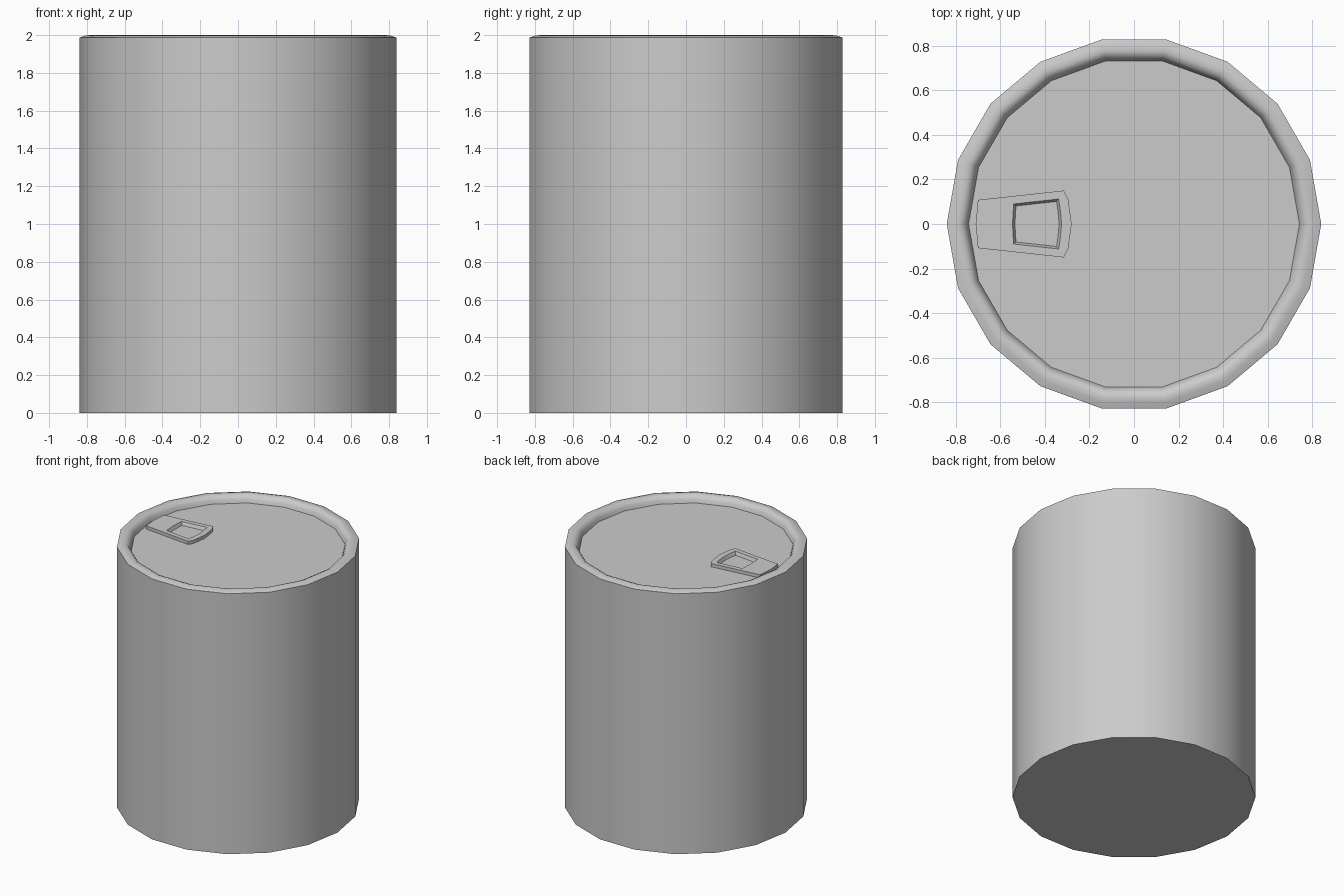
import bpy, bmesh, math

cube = bpy.data.objects.get("Cube")
if cube:
    bpy.data.objects.remove(cube)

SIDES = 18
LID_Z = 1.945
TAB_Z = 1.97

metal = bpy.data.materials.new("light_grey_metal")
metal.use_nodes = True
grey = (0.6, 0.6, 0.6, 1)
metal.diffuse_color = grey
metal.node_tree.nodes["Principled BSDF"].inputs["Base Color"].default_value = grey


def finish(bm, name, angle):
    bmesh.ops.recalc_face_normals(bm, faces=bm.faces)
    mesh = bpy.data.meshes.new(name)
    bm.to_mesh(mesh)
    bm.free()
    mesh.materials.append(metal)
    obj = bpy.data.objects.new(name, mesh)
    bpy.context.collection.objects.link(obj)
    bpy.ops.object.select_all(action="DESELECT")
    obj.select_set(True)
    bpy.context.view_layer.objects.active = obj
    bpy.ops.object.shade_smooth_by_angle(angle=math.radians(angle))
    return obj


def bridge(bm, a, b):
    for i in range(len(a)):
        j = (i + 1) % len(a)
        bm.faces.new((a[i], a[j], b[j], b[i]))


# Can body: wall, rounded rim and recessed lid as one turned profile
bm = bmesh.new()
profile = [(0.84, 0), (0.84, 1.987), (0.81, 1.997), (0.785, 2.0),
           (0.763, 1.99), (0.75, 1.97), (0.742, LID_Z)]
rings = []
for r, z in profile:
    angles = [math.tau * i / SIDES for i in range(SIDES)]
    rings.append([bm.verts.new((r * math.cos(a), r * math.sin(a), z)) for a in angles])
for low, high in zip(rings, rings[1:]):
    bridge(bm, low, high)
bm.faces.new(rings[0])
bm.faces.new(rings[-1])
finish(bm, "can_body", 40)

# Pull tab: tapered plate with a sloped finger hole
half_outer = [(-0.28, 0), (-0.295, 0.11), (-0.315, 0.15), (-0.70, 0.108), (-0.71, 0)]
half_hole = [(-0.325, 0), (-0.33, 0.06), (-0.338, 0.112), (-0.54, 0.09), (-0.545, 0)]


def mirrored(half):
    return half + [(x, -y) for x, y in half[-2:0:-1]]


def ring(bm, points, z, scale=1.0, centre=-0.435):
    return [bm.verts.new((centre + (x - centre) * scale, y * scale, z)) for x, y in points]


bm = bmesh.new()
outer, hole = mirrored(half_outer), mirrored(half_hole)
loops = [ring(bm, outer, LID_Z), ring(bm, outer, TAB_Z),
         ring(bm, hole, TAB_Z), ring(bm, hole, LID_Z, 0.9)]
for a, b in zip(loops, loops[1:] + loops[:1]):
    bridge(bm, a, b)
finish(bm, "pull_tab", 30)
